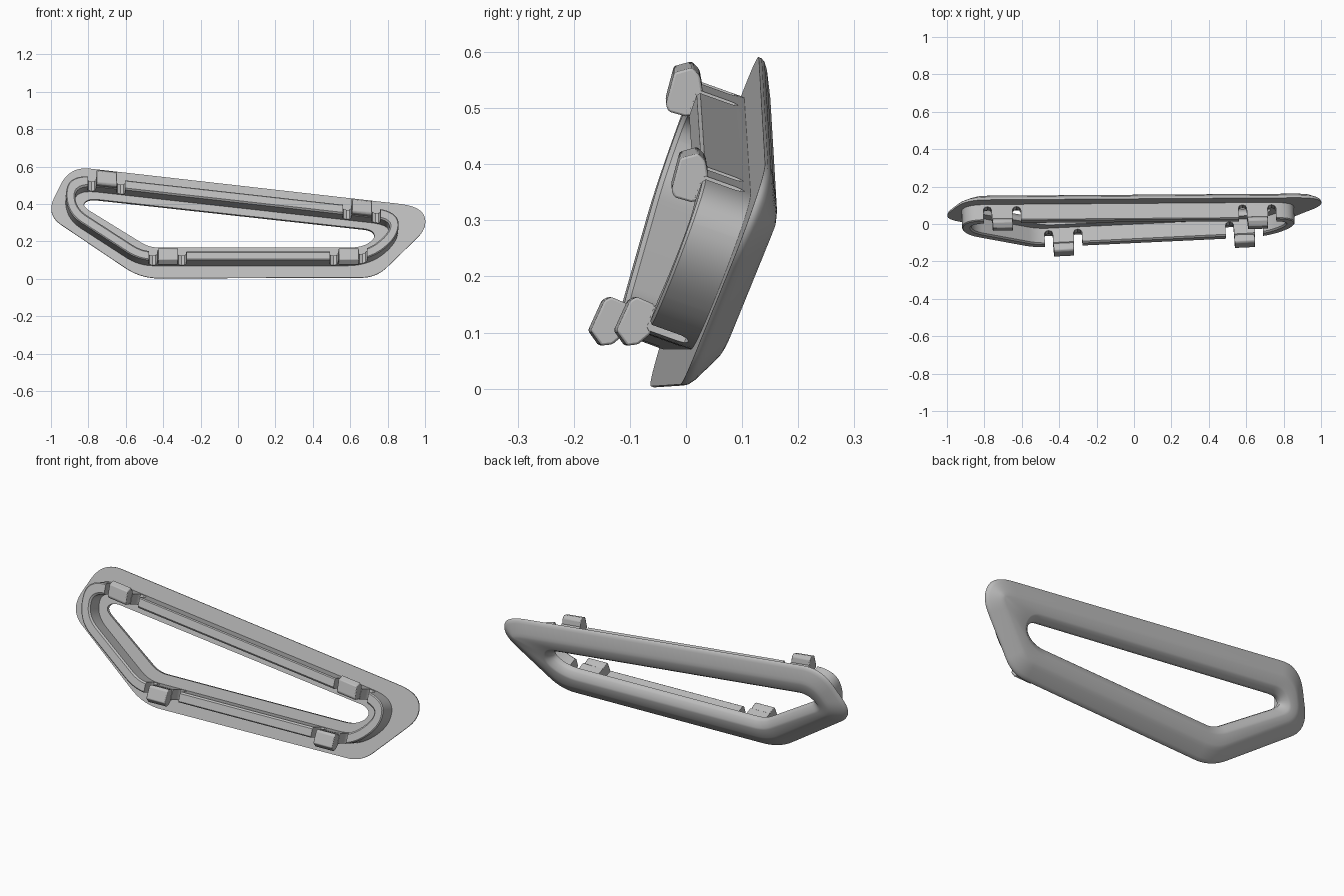
import bpy, bmesh
from mathutils import Vector

cube = bpy.data.objects.get("Cube")
if cube:
    bpy.data.objects.remove(cube)

grey = bpy.data.materials.new("satin grey")
grey.use_nodes = True
colour = (0.5, 0.5, 0.5, 1)
grey.diffuse_color = colour
grey.node_tree.nodes["Principled BSDF"].inputs["Base Color"].default_value = colour

# Leaning mounting plane: y = BASE + LEAN * z + YAW * x
BASE, LEAN, YAW = -0.044, 0.358, 0.0475
NORMAL = Vector((-YAW, 1, -LEAN)).normalized()


def place(x, z, w):
    """Point on the leaning plane, moved w towards the back."""
    return Vector((x, BASE + LEAN * z + YAW * x, z)) + NORMAL * w


def inset(corners, d):
    """Move every side of an anticlockwise polygon inwards by d."""
    pts = [Vector(c[:2]) for c in corners]
    out = []
    for i, p in enumerate(pts):
        a = (p - pts[i - 1]).normalized()
        b = (pts[(i + 1) % len(pts)] - p).normalized()
        na, nb = Vector((-a.y, a.x)), Vector((-b.y, b.x))
        out.append(p + (na + nb) * d / (1 + na.dot(nb)))
    return out


def rounded(corners, d=0.0, steps=10):
    """Inset polygon with each corner rounded by its own trim length."""
    pts = inset(corners, d)
    loop = []
    for i, p in enumerate(pts):
        before, after = pts[i - 1] - p, pts[(i + 1) % len(pts)] - p
        trim = max(corners[i][2] - d * 0.4, 0.03)
        a = p + before.normalized() * min(trim, before.length * 0.49)
        b = p + after.normalized() * min(trim, after.length * 0.49)
        for k in range(steps + 1):
            t = k / steps
            loop.append(a * (1 - t) ** 2 + p * 2 * t * (1 - t) + b * t * t)
    return loop


def finish(name, bm):
    bmesh.ops.recalc_face_normals(bm, faces=bm.faces)
    mesh = bpy.data.meshes.new(name)
    bm.to_mesh(mesh)
    bm.free()
    mesh.materials.append(grey)
    obj = bpy.data.objects.new(name, mesh)
    bpy.context.collection.objects.link(obj)
    return obj


def ring(name, sections):
    """Closed ring lofted through (corners, inset, depth) sections."""
    bm = bmesh.new()
    loops = [[bm.verts.new(place(p.x, p.y, w)) for p in rounded(c, d)]
             for c, d, w in sections]
    n = len(loops[0])
    for i, low in enumerate(loops):
        high = loops[(i + 1) % len(loops)]
        for k in range(n):
            m = (k + 1) % n
            bm.faces.new((low[k], low[m], high[m], high[k]))
    return finish(name, bm)


def prism(name, points):
    """Prism between two matching end outlines."""
    bm = bmesh.new()
    ends = [[bm.verts.new(p) for p in end] for end in points]
    for end in ends:
        bm.faces.new(end)
    n = len(ends[0])
    for k in range(n):
        m = (k + 1) % n
        bm.faces.new((ends[0][k], ends[0][m], ends[1][m], ends[1][k]))
    return finish(name, bm)


def smooth(obj, angle=0.6):
    bpy.ops.object.select_all(action="DESELECT")
    obj.select_set(True)
    bpy.context.view_layer.objects.active = obj
    bpy.ops.object.shade_smooth_by_angle(angle=angle)


# Corner x, z and trim length, anticlockwise from lower left
OUTLINE = [(-0.52, 0.004, 0.1), (0.74, 0.008, 0.08), (1.015, 0.275, 0.08),
           (0.98, 0.388, 0.12), (-0.90, 0.602, 0.11), (-1.027, 0.345, 0.1)]
WALL = [(-0.53, 0.07, 0.08), (0.70, 0.07, 0.12), (0.86, 0.2, 0.1),
        (0.85, 0.335, 0.12), (-0.92, 0.533, 0.14), (-0.925, 0.325, 0.1)]
HOLE = [(-0.475, 0.168, 0.05), (0.66, 0.168, 0.06), (0.735, 0.215, 0.05),
        (0.72, 0.263, 0.05), (-0.80, 0.43, 0.05), (-0.835, 0.39, 0.05)]

# Flange with a broad outer chamfer and a softer inner one
flange = ring("flange", [
    (OUTLINE, 0.0, 0.0), (OUTLINE, 0.0, 0.006), (OUTLINE, 0.004, 0.013),
    (OUTLINE, 0.014, 0.021), (OUTLINE, 0.055, 0.043), (OUTLINE, 0.068, 0.049),
    (OUTLINE, 0.08, 0.052), (HOLE, -0.038, 0.052), (HOLE, -0.028, 0.049),
    (HOLE, -0.006, 0.028), (HOLE, 0.0, 0.018), (HOLE, 0.0, 0.0)])
smooth(flange)

# Collar wall standing out of the front of the flange
RIM, THICK = -0.09, 0.05
wall = ring("collar_wall", [
    (WALL, 0.0, 0.006), (WALL, 0.0, RIM + 0.005), (WALL, 0.005, RIM),
    (WALL, THICK - 0.008, RIM), (WALL, THICK, RIM + 0.008), (WALL, THICK, 0.006)])

# Clip heads and the relief slots on both sides of each one
HEAD = [(0.0, -0.08), (0.024, -0.094), (0.033, -0.112), (0.014, -0.139),
        (-0.045, -0.134), (-0.055, -0.125), (-0.053, -0.094), (-0.045, -0.08)]
SLOT = [(-0.022, -0.12), (0.022, -0.12), (0.022, -0.03), (0.016, -0.018),
        (0.0, -0.012), (-0.016, -0.018), (-0.022, -0.03)]
TOP_SLOPE = (0.335 - 0.533) / (0.85 + 0.92)
FLAT = 0.94  # vertical run of one unit along the plane
clips = [("upper_right_clip", -0.707, 1), ("upper_left_clip", 0.657, 1),
         ("lower_right_clip", -0.38, -1), ("lower_left_clip", 0.587, -1)]


def edge_height(x, side):
    return 0.533 + TOP_SLOPE * (x + 0.92) if side > 0 else 0.07


for name, cx, side in clips:
    ends = [[place(x, edge_height(x, side) + side * v * FLAT, w) for v, w in HEAD]
            for x in (cx - 0.054, cx + 0.054)]
    clip = prism(name, ends)
    bevel = clip.modifiers.new("soft edges", "BEVEL")
    bevel.width, bevel.segments = 0.004, 2
    smooth(clip, 0.5)
    for offset in (-0.078, 0.078):
        sx = cx + offset
        cutter = prism("slot_cutter", [
            [place(sx + u, edge_height(sx + u, side) + side * v, w) for u, w in SLOT]
            for v in (-0.09, 0.04)])
        cutter.hide_render = True
        cut = wall.modifiers.new("slot", "BOOLEAN")
        cut.operation, cut.solver, cut.object = "DIFFERENCE", "EXACT", cutter
        bpy.context.view_layer.objects.active = wall
        bpy.ops.object.modifier_apply(modifier=cut.name)
        bpy.data.objects.remove(cutter)
smooth(wall, 0.5)
